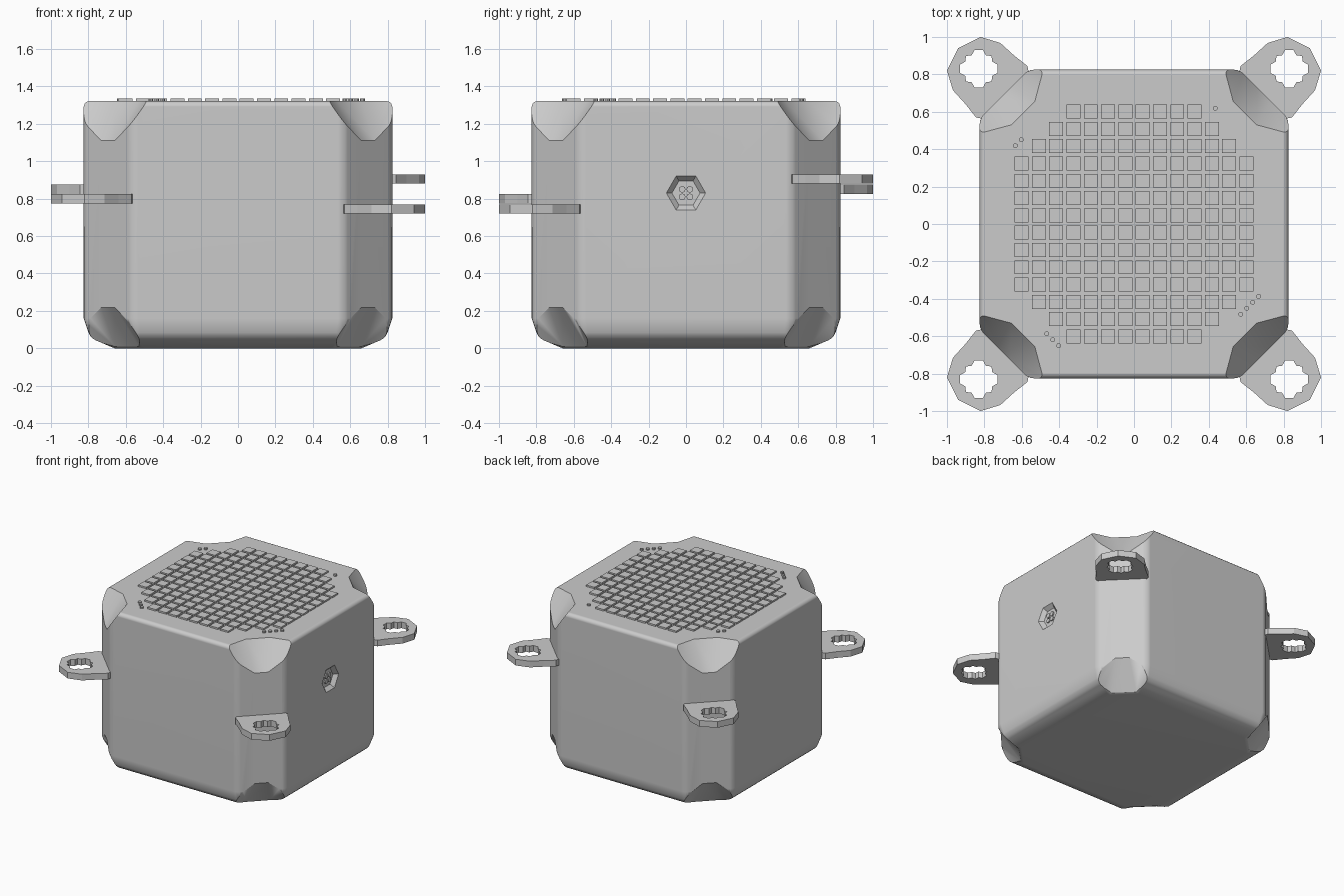
import bpy, bmesh, math
from mathutils import Matrix, Vector

if "Cube" in bpy.data.objects:
    bpy.data.objects.remove(bpy.data.objects["Cube"])

grey = bpy.data.materials.new("light_grey")
grey.use_nodes = True
grey.diffuse_color = (0.6, 0.6, 0.6, 1)
grey.node_tree.nodes["Principled BSDF"].inputs["Base Color"].default_value = (0.6, 0.6, 0.6, 1)

HALF, CUT, TOP = 0.825, 0.565, 1.322


def make(name, bm):
    bmesh.ops.recalc_face_normals(bm, faces=bm.faces)
    mesh = bpy.data.meshes.new(name)
    bm.to_mesh(mesh)
    bm.free()
    mesh.materials.append(grey)
    ob = bpy.data.objects.new(name, mesh)
    bpy.context.collection.objects.link(ob)
    return ob


def activate(ob):
    bpy.ops.object.select_all(action='DESELECT')
    ob.select_set(True)
    bpy.context.view_layer.objects.active = ob


def octagon(half, z):
    c = CUT - (HALF - half) * math.tan(math.pi / 8)
    pts = []
    for k in range(4):
        turn = Matrix.Rotation(k * math.pi / 2, 3, 'Z')
        pts += [turn @ Vector((half, -c, z)), turn @ Vector((half, c, z))]
    return pts


# Housing: stacked octagons, tapering in at the foot
bm = bmesh.new()
rings = [[bm.verts.new(p) for p in octagon(h, z)]
         for h, z in ((0.66, 0), (0.79, 0.055), (HALF, 0.16), (HALF, TOP))]
for a, b in zip(rings, rings[1:]):
    for i in range(8):
        j = (i + 1) % 8
        bm.faces.new((a[i], a[j], b[j], b[i]))
bm.faces.new(rings[0][::-1])
bm.faces.new(rings[-1])
housing = make("housing", bm)
bevel = housing.modifiers.new("rounded_edges", 'BEVEL')
bevel.width = 0.03
bevel.segments = 3
bevel.limit_method = 'ANGLE'
bevel.angle_limit = math.radians(40)

# Cutters: conical scoops at every corner, top and bottom
cutters = []
for sx in (-1, 1):
    for sy in (-1, 1):
        for tip, flat in ((0.83, TOP + 0.1), (0.5, -0.1)):
            bm = bmesh.new()
            length = abs(flat - tip)
            bmesh.ops.create_cone(bm, cap_ends=True, segments=12, depth=length,
                                  radius1=0, radius2=length / 1.42)
            if flat < tip:
                bmesh.ops.rotate(bm, verts=bm.verts, matrix=Matrix.Rotation(math.pi, 3, 'X'))
            bmesh.ops.translate(bm, verts=bm.verts, vec=(sx * 0.83, sy * 0.83, (tip + flat) / 2))
            bmesh.ops.remove_doubles(bm, verts=bm.verts, dist=0.0001)
            cutters.append(make("scoop_cutter", bm))

# Cutter: tapered hexagonal socket in the +x wall
bm = bmesh.new()
bmesh.ops.create_cone(bm, cap_ends=True, segments=6, depth=0.06, radius1=0.075, radius2=0.135)
bmesh.ops.rotate(bm, verts=bm.verts, matrix=Matrix.Rotation(math.pi / 2, 3, 'Y'))
corner = max(bm.verts, key=lambda v: v.co.x).co
if abs(corner.y) < 0.01 or abs(corner.z) > 0.13:
    bmesh.ops.rotate(bm, verts=bm.verts, matrix=Matrix.Rotation(math.pi / 2, 3, 'X'))
bmesh.ops.translate(bm, verts=bm.verts, vec=(HALF, 0, 0.83))
cutters.append(make("socket_cutter", bm))

activate(housing)
for cutter in cutters:
    cut = housing.modifiers.new("cut", 'BOOLEAN')
    cut.operation = 'DIFFERENCE'
    cut.solver = 'EXACT'
    cut.object = cutter
for mod in list(housing.modifiers):
    bpy.ops.object.modifier_apply(modifier=mod.name)
for cutter in cutters:
    bpy.data.objects.remove(cutter)
bpy.ops.object.shade_smooth_by_angle(angle=math.radians(32))
housing.modifiers.new("even_shading", 'WEIGHTED_NORMAL').keep_sharp = True

# Rosette of studs on the socket floor
bm = bmesh.new()
for sy in (-1, 1):
    for sz in (-1, 1):
        place = Matrix.Translation((HALF - 0.026, sy * 0.02, 0.83 + sz * 0.02))
        bmesh.ops.create_cone(bm, cap_ends=True, segments=8, depth=0.012, radius1=0.018,
                              radius2=0.018, matrix=place @ Matrix.Rotation(math.pi / 2, 4, 'Y'))
make("socket_studs", bm)

# Mounting lugs, one per corner at stepped heights
half_rim = [(0.56, 0.8), (0.57, 0.845), (0.64, 0.9), (0.715, 0.968), (0.82, 1.0)]
rim = half_rim + [(0.94, 0.94)] + [(y, x) for x, y in reversed(half_rim)]
notch = [(0.1, -0.022), (0.1, 0.022), (0.072, 0.038), (0.068, 0.068), (0.038, 0.072)]
hole = []
for k in range(4):
    c, s = round(math.cos(k * math.pi / 2)), round(math.sin(k * math.pi / 2))
    hole += [(0.83 + c * x - s * y, 0.83 + s * x + c * y) for x, y in notch]
for k, (name, z) in enumerate((("back_left", 0.905), ("back_right", 0.85),
                               ("front_right", 0.8), ("front_left", 0.745))):
    curve = bpy.data.curves.new(name + "_lug", 'CURVE')
    curve.dimensions = '2D'
    curve.fill_mode = 'BOTH'
    curve.extrude = 0.025
    for outline in (rim, hole):
        spline = curve.splines.new('POLY')
        spline.points.add(len(outline) - 1)
        for point, (x, y) in zip(spline.points, outline):
            point.co = (x, y, 0, 1)
        spline.use_cyclic_u = True
    curve.materials.append(grey)
    lug = bpy.data.objects.new(name + "_lug", curve)
    bpy.context.collection.objects.link(lug)
    lug.location.z = z
    lug.rotation_euler.z = k * math.pi / 2
    activate(lug)
    bpy.ops.object.convert(target='MESH')
    bpy.ops.object.shade_flat()

    # Raised counting dots beside each corner, one to four
    bm = bmesh.new()
    for i in range(k + 1):
        side = 0.13 + (i - k / 2) * 0.045
        spot = Vector((0.745 - side, 0.745 + side, 0)) / math.sqrt(2)
        spot.z = TOP + 0.004
        turn = Matrix.Rotation(k * math.pi / 2, 4, 'Z')
        bmesh.ops.create_cone(bm, cap_ends=True, segments=10, depth=0.018, radius1=0.013,
                              radius2=0.013, matrix=turn @ Matrix.Translation(spot))
    make(name + "_dots", bm)

# Grid of raised tiles on the lid, trimmed at the corners
bm = bmesh.new()
PITCH, GAP = 0.0925, 0.018
for i in range(-7, 7):
    for j in range(-7, 7):
        x, y = (i + 0.5) * PITCH, (j + 0.5) * PITCH
        if abs(x) + abs(y) < 0.94:
            size = Matrix.Diagonal((PITCH - GAP, PITCH - GAP, 0.018, 1))
            bmesh.ops.create_cube(bm, size=1, matrix=Matrix.Translation((x, y, TOP + 0.004)) @ size)
make("lid_tiles", bm)
